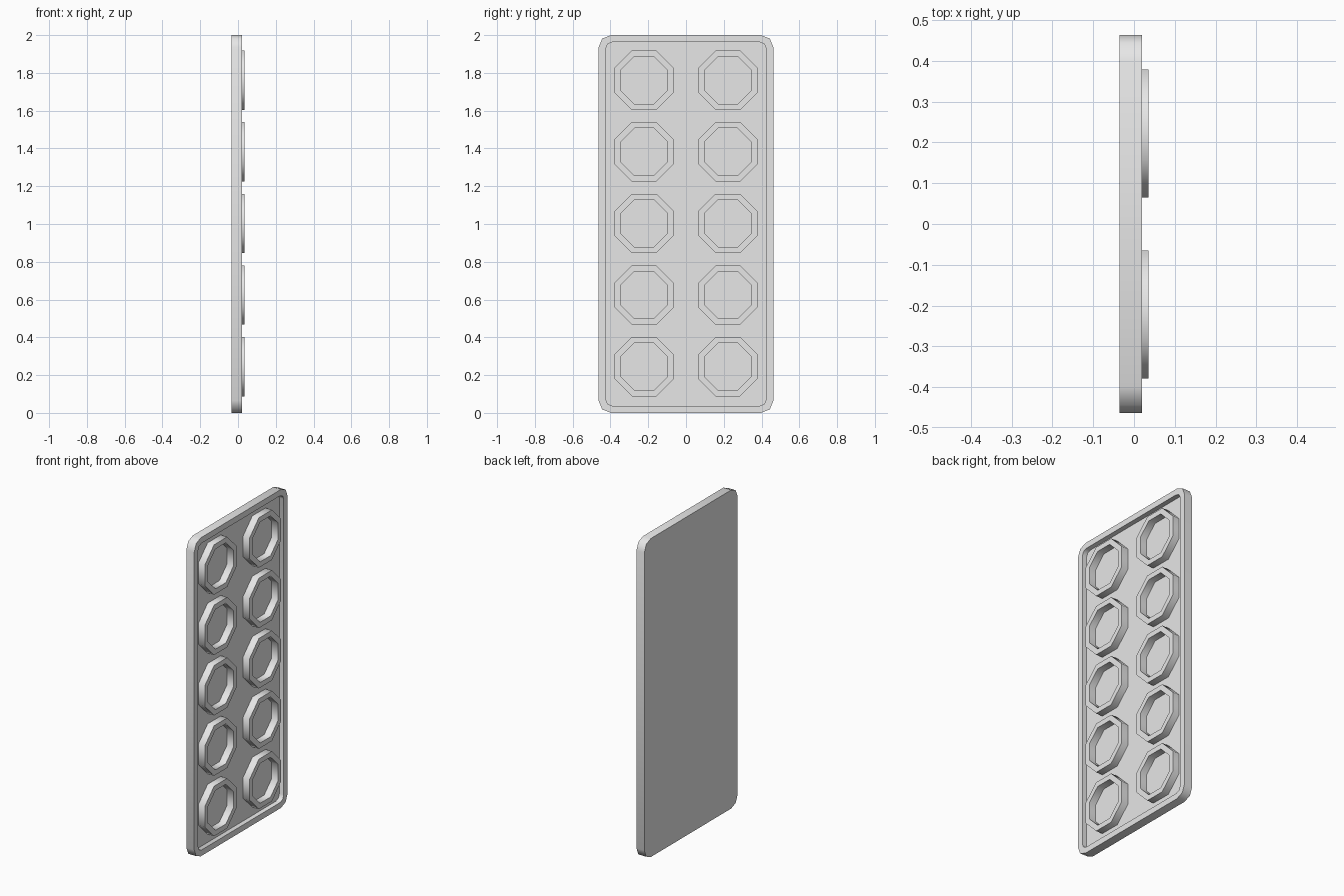
import bpy
import bmesh
from math import cos, sin, pi

if "Cube" in bpy.data.objects:
    bpy.data.objects.remove(bpy.data.objects["Cube"], do_unlink=True)

grey = bpy.data.materials.new("plain grey")
grey.use_nodes = True
grey.diffuse_color = (0.8, 0.8, 0.8, 1)
grey.node_tree.nodes["Principled BSDF"].inputs["Base Color"].default_value = (0.8, 0.8, 0.8, 1)

BACK, FLOOR, RIM, RING_TOP = -0.035, -0.01, 0.02, 0.035


def rounded_rect(half_y, half_z, radius, segments=2):
    """Outline in the YZ plane, counter-clockwise seen from +x."""
    points = []
    for corner, (sy, sz) in enumerate([(1, 1), (-1, 1), (-1, -1), (1, -1)]):
        for i in range(segments + 1):
            a = (corner + i / segments) * pi / 2
            points.append((sy * (half_y - radius) + radius * cos(a),
                           1 + sz * (half_z - radius) + radius * sin(a)))
    return points


def octagon(half, y, z):
    r = half / cos(pi / 8)
    angles = [(i + 0.5) * pi / 4 for i in range(8)]
    return [(y + r * cos(a), z + r * sin(a)) for a in angles]


def loft(name, loops, cap_start=False, cap_end=False):
    """Join successive (x, outline) loops with quads."""
    bm = bmesh.new()
    rows = [[bm.verts.new((x, y, z)) for y, z in outline] for x, outline in loops]
    for a, b in zip(rows, rows[1:]):
        for i in range(len(a)):
            j = (i + 1) % len(a)
            bm.faces.new((a[i], a[j], b[j], b[i]))
    if cap_start:
        bm.faces.new(rows[0][::-1])
    if cap_end:
        bm.faces.new(rows[-1])
    mesh = bpy.data.meshes.new(name)
    bm.to_mesh(mesh)
    bm.free()
    mesh.materials.append(grey)
    obj = bpy.data.objects.new(name, mesh)
    bpy.context.collection.objects.link(obj)
    bpy.ops.object.select_all(action="DESELECT")
    obj.select_set(True)
    bpy.context.view_layer.objects.active = obj
    bpy.ops.object.shade_smooth_by_angle(angle=pi / 3)
    return obj


# Tray with a raised rim around a recessed floor
outer = rounded_rect(0.463, 1.0, 0.065)
inner = rounded_rect(0.425, 0.963, 0.035)
loft("tray", [(BACK, outer), (RIM, outer), (RIM, inner), (FLOOR, inner)], True, True)

# Two columns of five octagonal cup rings standing on the floor
for side, y in (("right", -0.222), ("left", 0.222)):
    for row in range(5):
        z = 1.003 + (row - 2) * 0.379
        wide, narrow = octagon(0.157, y, z), octagon(0.125, y, z)
        loft(f"cup_ring_{side}_{row + 1}",
             [(FLOOR, wide), (RING_TOP, wide), (RING_TOP, narrow), (FLOOR, narrow)])
